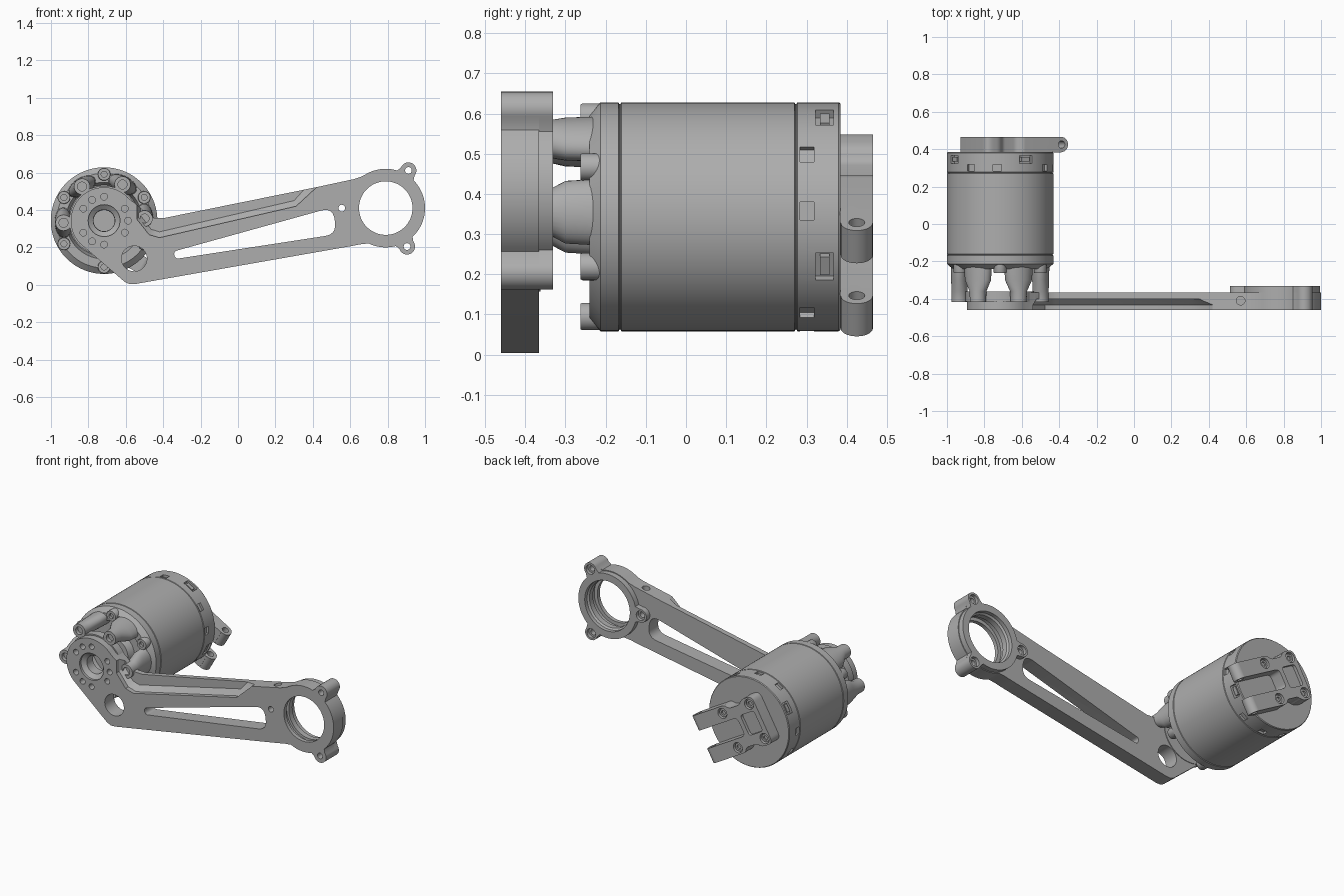
import bpy, bmesh, math
from math import sin, cos, radians
from mathutils import Matrix, Vector

if "Cube" in bpy.data.objects:
    bpy.data.objects.remove(bpy.data.objects["Cube"])

grey = bpy.data.materials.new("machined_grey")
grey.diffuse_color = (0.42, 0.42, 0.42, 1)
grey.use_nodes = True
grey.node_tree.nodes["Principled BSDF"].inputs["Base Color"].default_value = grey.diffuse_color
HUB, RING = (-0.716, 0.343), (0.79, 0.41)


def finish(name, bm):
    bmesh.ops.remove_doubles(bm, verts=bm.verts, dist=1e-5)
    bmesh.ops.recalc_face_normals(bm, faces=bm.faces)
    me = bpy.data.meshes.new(name)
    bm.to_mesh(me)
    bm.free()
    ob = bpy.data.objects.new(name, me)
    bpy.context.collection.objects.link(ob)
    me.materials.append(grey)
    return ob


def loft(name, sections):
    """Solid through matching x-z outlines, each at its own y."""
    bm = bmesh.new()
    rows = [[bm.verts.new((x, y, z)) for x, z in pts] for y, pts in sections]
    n = len(rows[0])
    for a, b in zip(rows, rows[1:]):
        for i in range(n):
            j = (i + 1) % n
            bm.faces.new((a[i], a[j], b[j], b[i]))
    bm.faces.new(rows[0])
    bm.faces.new(rows[-1])
    return finish(name, bm)


def plate(name, pts, y0, y1):
    return loft(name, [(y0, pts), (y1, pts)])


def arc(c, r, a0, a1, n=16):
    return [(c[0] + r * cos(radians(a0 + (a1 - a0) * i / n)),
             c[1] + r * sin(radians(a0 + (a1 - a0) * i / n))) for i in range(n + 1)]


def polar(c, r, a):
    return (c[0] + r * cos(radians(a)), c[1] + r * sin(radians(a)))


def circle(c, r, n=48):
    return arc(c, r, 0, 360, n)[:-1]


def rounded(pts):
    """Polygon of (x, z, radius-like setback) with rounded corners."""
    out = []
    for i, (x, z, s) in enumerate(pts):
        p = Vector((x, z))
        a = (Vector(pts[i - 1][:2]) - p).normalized() * s
        b = (Vector(pts[(i + 1) % len(pts)][:2]) - p).normalized() * s
        for k in range(7):
            t = k / 6
            q = p + a * (1 - t) ** 2 + b * t * t
            out.append((q.x, q.y))
    return out


def lathe(name, c, profile, n=72):
    """Solid of revolution about the y direction, profile of (radius, y)."""
    return loft(name, [(y, circle(c, max(r, 0.001), n)) for r, y in profile])


def rod(name, p0, p1, r, n=32):
    p0, p1 = Vector(p0), Vector(p1)
    d = p1 - p0
    m = Matrix.Translation((p0 + p1) / 2) @ d.to_track_quat('Z', 'Y').to_matrix().to_4x4()
    bm = bmesh.new()
    bmesh.ops.create_cone(bm, cap_ends=True, segments=n, radius1=r, radius2=r,
                          depth=d.length, matrix=m)
    return finish(name, bm)


def drill(c, r, y0, y1, n=24):
    return rod("drill", (c[0], y0, c[1]), (c[0], y1, c[1]), r, n)


def block(name, a, radius, y, size):
    """Box lying on the motor's side at angle a."""
    x, z = polar(HUB, radius, a)
    m = Matrix.Translation((x, y, z)) @ Matrix.Rotation(radians(-a), 4, 'Y') @ Matrix.Diagonal((*size, 1))
    bm = bmesh.new()
    bmesh.ops.create_cube(bm, size=1, matrix=m)
    return finish(name, bm)


def boolean(ob, other, op='DIFFERENCE'):
    mod = ob.modifiers.new("bool", 'BOOLEAN')
    mod.operation, mod.object, mod.solver = op, other, 'EXACT'
    bpy.context.view_layer.objects.active = ob
    bpy.ops.object.modifier_apply(modifier=mod.name)
    bpy.data.objects.remove(other)


def lobes(c, r, angles, d, lr, gap):
    """Round outline carrying small round ears."""
    out = []
    for i, a in enumerate(angles):
        nxt = angles[(i + 1) % len(angles)]
        if nxt <= a:
            nxt += 360
        out += arc(polar(c, d, a), lr, a - 100, a + 100, 12)
        out += arc(c, r, a + gap, nxt - gap, 20)
    return out


# Arm: hub end, long beam and bearing ring in one outline
EARS = (-61, 59)
outline = arc(HUB, 0.178, 40, 222, 40)
outline += [(-0.625, 0.032), (-0.605, 0.015), (-0.58, 0.004), (-0.55, 0.004), (0.6, 0.206), (0.65, 0.216)]
outline += arc(RING, 0.21, -116, -75, 10)
outline += arc(polar(RING, 0.235, -61), 0.043, -161, 39, 12)
outline += arc(RING, 0.21, -47, 45, 20)
outline += arc(polar(RING, 0.235, 59), 0.043, -41, 159, 12)
outline += arc(RING, 0.21, 73, 118, 10)
outline += [(0.66, 0.578), (0.62, 0.565), (0.42, 0.522), (-0.40, 0.356),
            (-0.45, 0.358), (-0.49, 0.38), (-0.53, 0.42)]
arm = plate("arm", outline, -0.46, -0.366)

# Lowered front edge along the top of the beam
low = [(-0.54, 0.7), (-0.54, 0.35), (-0.475, 0.268), (-0.42, 0.252), (0.31, 0.42), (0.44, 0.54), (0.44, 0.7)]
mid = [(-0.52, 0.7), (-0.52, 0.37), (-0.465, 0.297), (-0.42, 0.283), (0.30, 0.45), (0.38, 0.54), (0.38, 0.7)]
boolean(arm, loft("notch", [(-0.5, low), (-0.432, low), (-0.40, mid)]))

# Weight-saving slot and round cable hole
boolean(arm, plate("slot", rounded([(-0.345, 0.178, 0.02), (0.51, 0.415, 0.07),
                                    (0.525, 0.27, 0.06), (-0.335, 0.138, 0.02)]), -0.6, -0.2))
boolean(arm, drill((-0.555, 0.14), 0.068, -0.6, -0.2, 40))

# Bearing seat plate behind the ring
seat = plate("bearing_seat", lobes(RING, 0.205, (-61, 59, 180), 0.235, 0.043, 14), -0.367, -0.331)
for part in (arm, seat):
    boolean(part, lathe("bore", RING, [(0.143, -0.6), (0.143, -0.435), (0.165, -0.435), (0.165, -0.40),
                                      (0.15, -0.40), (0.15, -0.365), (0.16, -0.355), (0.16, -0.2)]))
    for a in EARS + (180,):
        boolean(part, drill(polar(RING, 0.235, a), 0.018, -0.6, -0.2))
for a in EARS + (180,):
    boolean(seat, drill(polar(RING, 0.235, a), 0.03, -0.352, -0.2))
boolean(arm, rod("drill", (0.57, -0.41, 0.49), (0.57, -0.41, 0.7), 0.023))

# Hub bore and its ring of small holes
boolean(arm, lathe("bore", HUB, [(0.085, -0.5), (0.085, -0.445), (0.058, -0.425), (0.052, -0.2)], 48))
for a in (0, 30, 90, 120, 150, 210, 240, 270, 330):
    boolean(arm, drill(polar(HUB, 0.128, a), 0.018, -0.5, -0.42, 16))

# Motor body with seam grooves and a recessed front
motor = lathe("motor_body", HUB, [
    (0, -0.235), (0.10, -0.235), (0.115, -0.19), (0.19, -0.19), (0.205, -0.24), (0.253, -0.24),
    (0.285, -0.213), (0.285, -0.168), (0.281, -0.166), (0.281, -0.163), (0.285, -0.161),
    (0.285, 0.27), (0.281, 0.272), (0.281, 0.275), (0.285, 0.277), (0.285, 0.38), (0.281, 0.385), (0, 0.385)], 96)
for a in (3, 33, 93, 123, 183, 213, 243, 273, 303):
    boolean(motor, block("clip_notch", a, 0.285, 0.301, (0.03, 0.05, 0.034)[0:1] + (0.034, 0.045)))

# Side sockets with plugs
for i, a in enumerate((-26, 61, 150)):
    boolean(motor, block("socket", a, 0.285, 0.345, (0.05, 0.045, 0.075)))
    block("plug_%d" % i, a, 0.268, 0.345, (0.024, 0.024, 0.05))

# Pillars tying the motor to the arm, each with a screw hole
def oval(c, a, rad, tan):
    ca, sa = cos(radians(a)), sin(radians(a))
    return [(c[0] + x * ca - z * sa, c[1] + x * sa + z * ca)
            for x, z in ((rad * px, tan * pz) for px, pz in circle((0, 0), 1, 32))]

for i, a in enumerate((3, 63, 123, 183)):
    c = polar(HUB, 0.217, a)
    pillar = loft("pillar_%d" % i, [(-0.418, oval(c, a, 0.043, 0.043)), (-0.36, oval(c, a, 0.043, 0.046)),
                                    (-0.30, oval(c, a, 0.045, 0.078)), (-0.18, oval(c, a, 0.048, 0.085))])
    boolean(pillar, drill(c, 0.024, -0.5, -0.395))

# Flange joining the pillars around the hub, bored through
flange = lathe("hub_flange", HUB, [(0.186, -0.414), (0.186, -0.362)])
boolean(flange, drill(HUB, 0.17, -0.5, -0.3, 64))

# Motor flange screws
for i in range(6):
    lathe("motor_screw_%d" % i, polar(HUB, 0.248, 30 + 60 * i),
          [(0, -0.245), (0.016, -0.245), (0.016, -0.262), (0.032, -0.262), (0.034, -0.258), (0.034, -0.2)], 24)

# Rear fork bracket, tilted thirty degrees
def tilt(u, v):
    return (HUB[0] + u * cos(radians(30)) + v * 0.5, HUB[1] - u * 0.5 + v * cos(radians(30)))

half = [(-0.172, 0, 0), (-0.172, 0.152, 0.04), (-0.08, 0.152, 0.03), (-0.06, 0.125, 0.02), (0.03, 0.125, 0.02),
        (0.05, 0.152, 0.02), (0.292, 0.152, 0), (0.292, 0.058, 0), (0.0, 0.058, 0.03)]
full = half[1:] + [(u, -v, s) for u, v, s in reversed(half[1:])]
bracket = plate("fork_bracket", [tilt(u, v) for u, v in rounded(full)], 0.383, 0.465)
for side in (-1, 1):
    (xa, za), (xb, zb) = tilt(0.292, side * 0.058), tilt(0.292, side * 0.152)
    tip = rod("fork_tip", (xa, 0.425, za), (xb, 0.425, zb), 0.04)
    (xa, za), (xb, zb) = tilt(0.292, side * 0.03), tilt(0.292, side * 0.18)
    for part in (tip, bracket):
        boolean(part, rod("pin", (xa, 0.425, za), (xb, 0.425, zb), 0.02))
    for u in (-0.128, 0.09):
        c = tilt(u, side * 0.11)
        boolean(bracket, drill(c, 0.032, 0.44, 0.6))
        lathe("bracket_screw", c, [(0.026, 0.43), (0.026, 0.455), (0.014, 0.455), (0.014, 0.445), (0, 0.445)], 20)
# Shallow pocket in the bracket plate
boolean(bracket, plate("pocket", [tilt(u, v) for u, v in rounded(
    [(-0.14, -0.065, 0.02), (-0.03, -0.065, 0.02), (-0.03, 0.065, 0.02), (-0.14, 0.065, 0.02)])], 0.445, 0.6))

for ob in bpy.context.scene.objects:
    ob.select_set(True)
    bpy.context.view_layer.objects.active = ob
bpy.ops.object.shade_smooth_by_angle(angle=radians(30))
